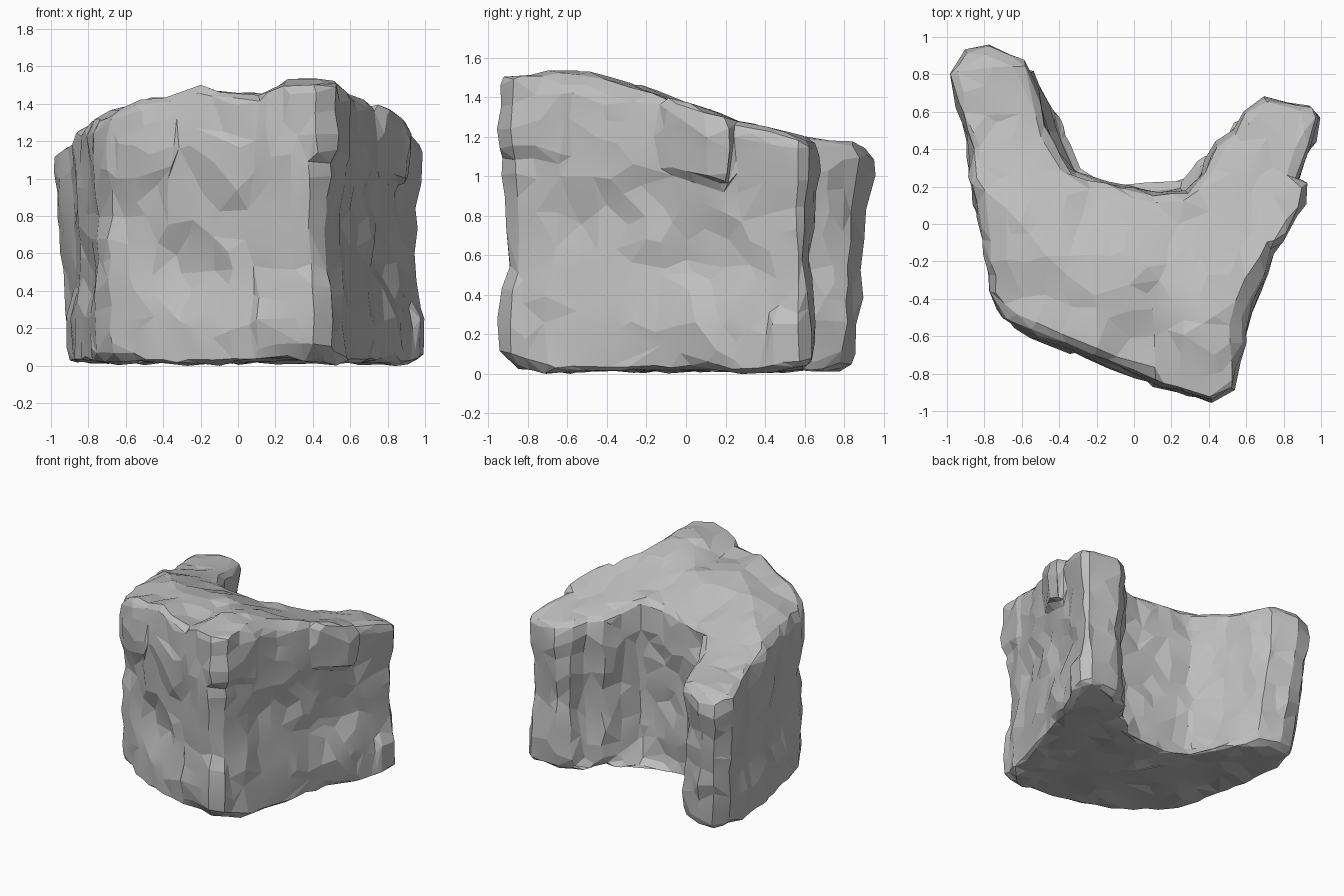
import bpy
import bmesh
import math
from mathutils import Vector, noise

cube = bpy.data.objects.get("Cube")
if cube:
    bpy.data.objects.remove(cube, do_unlink=True)


def lerp_profile(points, t):
    """Piecewise linear profile."""
    for (a, ha), (b, hb) in zip(points, points[1:]):
        if t <= b:
            return ha + (hb - ha) * max(0, (t - a) / (b - a))
    return points[-1][1]


def prism(bm, outline, z0, z1, low_bevel, top_bevel):
    """Upright block with softened bottom and top rims."""
    base = bm.faces.new([bm.verts.new((*p, z0)) for p in outline])
    roof = bm.faces.new([bm.verts.new((*p, z1)) for p in outline])
    count = len(outline)
    for i in range(count):
        j = (i + 1) % count
        bm.faces.new((base.verts[i], base.verts[j], roof.verts[j], roof.verts[i]))
    for rim, size in ((base.edges[:], low_bevel), (roof.edges[:], top_bevel)):
        bmesh.ops.bevel(bm, geom=rim, offset=size, segments=2,
                        profile=0.5, affect='EDGES')


# Blocks, with heights as a fraction of the local top
body = [(.39, -.92), (.49, -.87), (.57, -.68), (.64, -.43), (.73, -.15),
        (.82, .05), (.87, .26), (.92, .4), (.98, .57), (.95, .63),
        (.7, .66), (.6, .6), (.55, .5), (.43, .42), (.37, .28), (.28, .17),
        (.1, .17), (-.1, .21), (-.32, .27), (-.45, .5), (-.52, .7),
        (-.6, .86), (-.78, .94), (-.9, .92), (-.99, .81), (-.95, .63),
        (-.9, .45), (-.87, .2), (-.8, -.1), (-.77, -.36), (-.69, -.5),
        (-.5, -.59), (-.1, -.76), (.1, -.84), (.3, -.91)]
blocks = [
    # corner boulder, side slab, right arm foot
    ([(.41, -.95), (.53, -.88), (.6, -.62), (.3, -.5), (.1, -.6), (.13, -.87)], .73, 1.01),
    ([(.7, -.1), (.77, -.12), (.92, .1), (.92, .22), (.7, .23)], .73, 1.01),
    ([(.72, .44), (.97, .42), (1, .57), (.95, .64), (.74, .65)], .02, .24),
    # front brows and lower corner
    ([(-.64, -.54), (-.34, -.68), (-.3, -.5), (-.6, -.35)], .69, .93),
    ([(-.4, -.64), (.04, -.83), (.06, -.6), (-.3, -.45)], .58, .85),
    ([(.1, -.86), (.4, -.95), (.51, -.88), (.5, -.7), (.15, -.7)], .05, .3),
]

bm = bmesh.new()
prism(bm, body, .01, 1, .075, .045)
for outline, z0, z1 in blocks:
    prism(bm, outline, z0, z1, .035, .035)
bmesh.ops.recalc_face_normals(bm, faces=bm.faces[:])
mesh = bpy.data.meshes.new("rock_wall")
bm.to_mesh(mesh)
bm.free()
rock = bpy.data.objects.new("rock_wall", mesh)
bpy.context.collection.objects.link(rock)
bpy.context.view_layer.objects.active = rock
rock.select_set(True)

# Fuse the blocks into one skin
fuse = rock.modifiers.new("fuse", 'REMESH')
fuse.mode = 'VOXEL'
fuse.voxel_size = .02
bpy.ops.object.modifier_apply(modifier=fuse.name)

# Slope the top, draw in the left arm's foot
ridge_x = [(-1, 1.12), (-.93, 1.2), (-.85, 1.27), (-.7, 1.33), (-.5, 1.4),
           (-.2, 1.48), (.1, 1.44), (.25, 1.5), (.5, 1.52), (.6, 1.44),
           (.9, 1.32), (1, 1.2)]
ridge_y = [(-.95, 1.49), (-.5, 1.51), (0, 1.36), (.3, 1.25), (.6, 1.18),
           (.85, 1.14), (.95, 1.07)]
bm = bmesh.new()
bm.from_mesh(rock.data)
for v in bm.verts:
    x, y, z = v.co
    v.co.z = z * min(lerp_profile(ridge_x, x), lerp_profile(ridge_y, y))
    if x < 0 and y > .2:
        pull = (y - .2) * .12 * max(0, 1 - z * 1.3)
        v.co.x += pull
        v.co.y -= pull
bm.normal_update()

# Slight waist in the walls, then an uneven weathered skin
waist = [(0, 0), (.25, 0), (.5, .025), (.8, .02), (1, 0)]
for v in bm.verts:
    p = v.co + Vector((3.3, 7.1, 1.7))
    upright = 1 - abs(v.normal.z)
    push = .03 * noise.noise(p * 3) + .018 * noise.noise(p * 7)
    v.co += v.normal * (push - upright * lerp_profile(waist, v.co.z))

# Hollows worn into the outer faces: centre, radius, depth
hollows = [((-.25, -.68, .52), .24, .03), ((.6, -.55, .68), .14, .02),
           ((.8, .1, .6), .24, .03)]
for centre, radius, depth in hollows:
    for v in bm.verts:
        fade = 1 - (v.co - Vector(centre)).length / radius
        if fade > 0:
            v.co -= v.normal * depth * min(1, fade * 2)

# Settle on the ground
low = min(v.co.z for v in bm.verts)
for v in bm.verts:
    v.co.z -= low
bm.to_mesh(rock.data)
bm.free()

# Broad planar facets
soften = rock.modifiers.new("soften", 'SMOOTH')
soften.iterations = 2
bpy.ops.object.modifier_apply(modifier=soften.name)
facet = rock.modifiers.new("facet", 'DECIMATE')
facet.ratio = min(1, 1800 / (2 * len(rock.data.polygons)))
bpy.ops.object.modifier_apply(modifier=facet.name)
bpy.ops.object.shade_smooth_by_angle(angle=math.radians(10))

stone = bpy.data.materials.new("grey_stone")
stone.use_nodes = True
grey = (.52, .52, .52, 1)
stone.diffuse_color = grey
stone.node_tree.nodes["Principled BSDF"].inputs["Base Color"].default_value = grey
rock.data.materials.clear()
rock.data.materials.append(stone)
